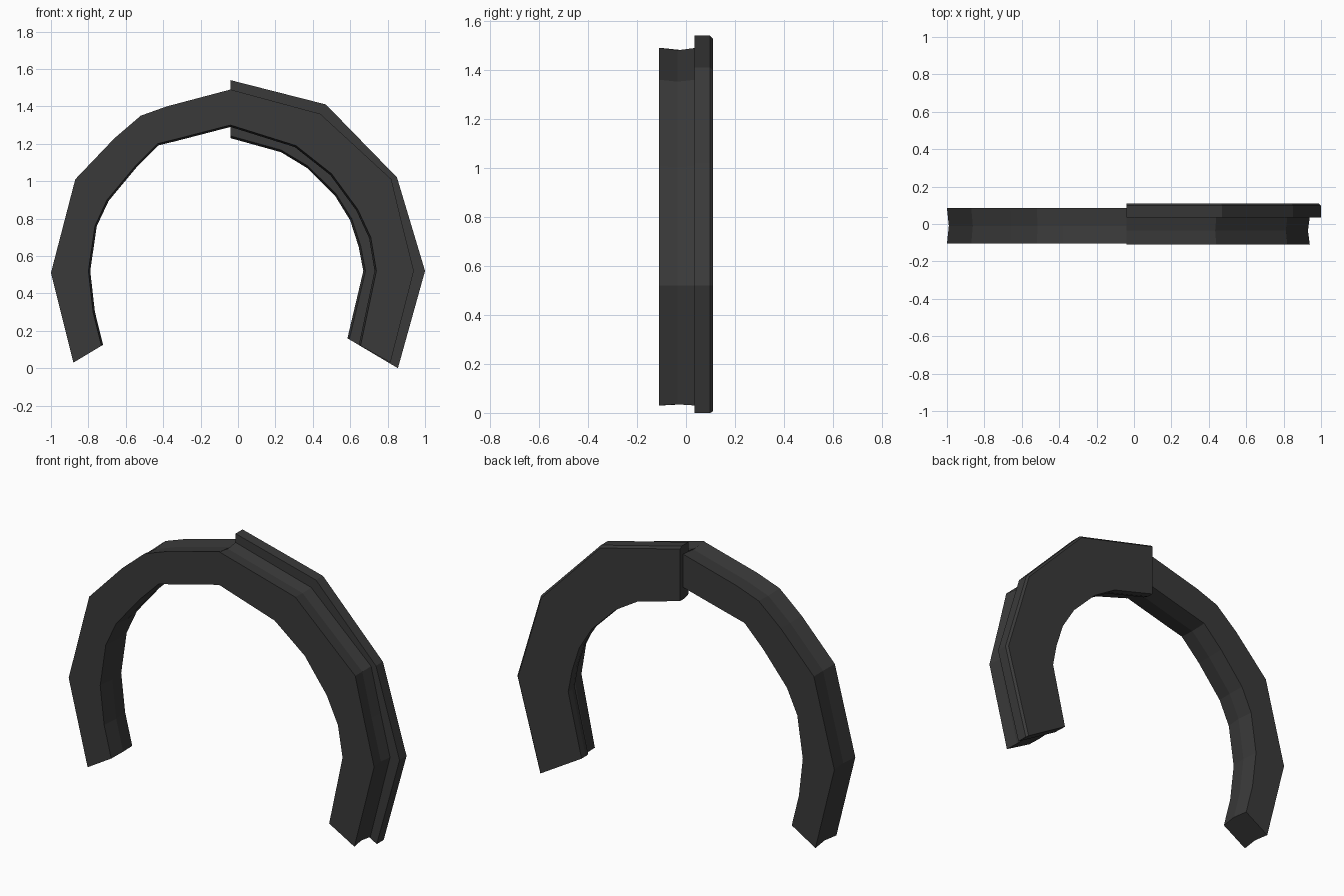
import bpy
import bmesh
from mathutils import Vector

cube = bpy.data.objects.get("Cube")
if cube:
    bpy.data.objects.remove(cube, do_unlink=True)

charcoal = bpy.data.materials.new("charcoal")
charcoal.use_nodes = True
shade = (0.042, 0.042, 0.042, 1)
charcoal.diffuse_color = shade
bsdf = next(n for n in charcoal.node_tree.nodes if n.type == "BSDF_PRINCIPLED")
bsdf.inputs["Base Color"].default_value = shade
bsdf.inputs["Roughness"].default_value = 0.8


def arc_band(name, stations, front, back, waist=0.0, chamfer=0.0):
    """Sweep a closed section along paired outer and inner points (x, z)."""
    bm = bmesh.new()
    rings = []
    middle = (front + back) / 2
    for ox, oz, ix, iz in stations:
        outer, inner = Vector((ox, 0, oz)), Vector((ix, 0, iz))
        across = (inner - outer).normalized()
        section = [
            (inner - across * chamfer, front), (outer, front),
            (outer + across * waist, middle),
            (outer, back - chamfer),
            (outer + across * chamfer, back),
            (inner, back), (inner + across * waist, middle),
        ]
        rings.append([bm.verts.new((p.x, y, p.z)) for p, y in section])
    for a, b in zip(rings, rings[1:]):
        for i in range(len(a)):
            j = (i + 1) % len(a)
            bm.faces.new((a[i], a[j], b[j], b[i]))
    bm.faces.new(rings[0])
    bm.faces.new(rings[-1])
    bmesh.ops.remove_doubles(bm, verts=bm.verts, dist=0.0005)
    bmesh.ops.recalc_face_normals(bm, faces=bm.faces)
    mesh = bpy.data.meshes.new(name)
    bm.to_mesh(mesh)
    bm.free()
    mesh.materials.append(charcoal)
    obj = bpy.data.objects.new(name, mesh)
    bpy.context.collection.objects.link(obj)
    return obj


# Plain half of the arch, full depth
arc_band("plain_half_arch", [
    (-.88, .03, -.73, .12), (-.94, .27, -.775, .30), (-1, .51, -.80, .52),
    (-.935, .76, -.765, .76), (-.87, 1.01, -.70, .90),
    (-.66, 1.23, -.55, 1.08), (-.52, 1.35, -.43, 1.20),
    (-.38, 1.40, -.33, 1.225), (-.04, 1.49, -.04, 1.30),
], -.105, .085, waist=.01)

# Front band of the other half, shallower to sit on the flange
arc_band("flanged_half_arch", [
    (-.04, 1.49, -.04, 1.30), (.44, 1.36, .31, 1.19),
    (.63, 1.185, .50, 1.04), (.82, 1.01, .64, .85),
    (.88, .76, .71, .70), (.94, .52, .74, .52), (.815, .03, .655, .12),
], -.11, .04, waist=.01)

# Wider flange behind that half
arc_band("rear_flange", [
    (-.04, 1.54, -.04, 1.23), (.215, 1.475, .23, 1.155),
    (.47, 1.41, .37, 1.07), (.66, 1.215, .52, .92),
    (.85, 1.02, .60, .79), (.925, .77, .645, .65),
    (1, .52, .67, .52), (.855, 0, .585, .16),
], .035, .11, chamfer=.012)
